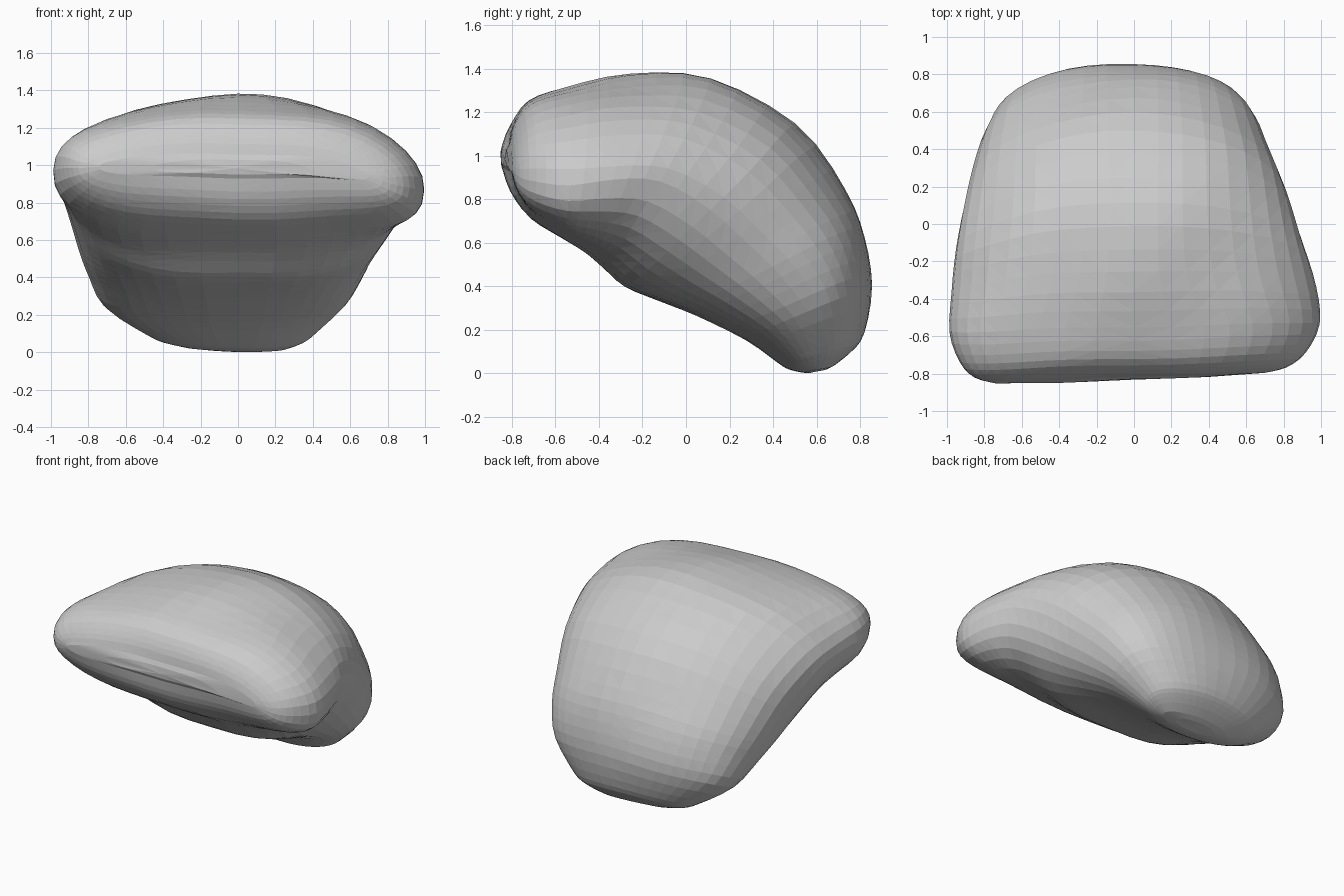
import bpy, bmesh, math
from mathutils import Vector

cube = bpy.data.objects.get("Cube")
if cube:
    bpy.data.objects.remove(cube, do_unlink=True)

# Stone colour
stone = bpy.data.materials.new("stone grey")
stone.use_nodes = True
grey = (0.6, 0.6, 0.6, 1)
stone.diffuse_color = grey
stone.node_tree.nodes["Principled BSDF"].inputs["Base Color"].default_value = grey

# Sections along the bent body, front to back: upper y, upper z,
# lower y, lower z, half width towards -x, towards +x, roundness of the top
SECTIONS = [
    (-.82, 1.06, -.82, .93, .74, .70, .9),
    (-.795, 1.15, -.79, .82, .85, .82, .85),
    (-.72, 1.25, -.71, .71, .93, .92, .82),
    (-.55, 1.31, -.57, .62, .99, .99, .85),
    (-.25, 1.37, -.46, .55, .98, .97, 1.05),
    (.12, 1.355, -.38, .48, .95, .91, 1.08),
    (.50, 1.15, -.28, .39, .90, .83, 1),
    (.73, .84, -.13, .33, .85, .74, .96),
    (.825, .62, .04, .265, .80, .68, .92),
    (.855, .40, .27, .155, .72, .59, .9),
    (.815, .18, .42, .05, .50, .43, .9),
    (.76, .10, .47, .02, .40, .36, .95),
    (.68, .035, .53, .005, .27, .26, 1),
]
STEPS, SIDES, UNDERSIDE = 3, 40, .83


def spline(a, b, c, d, t):
    return [(2*q + (r - p)*t + (2*p - 5*q + 4*r - s)*t*t
             + (3*q - p - 3*r + s)*t**3) / 2 for p, q, r, s in zip(a, b, c, d)]


def power(v, e):
    return math.copysign(abs(v) ** e, v)


def lumps(p):
    return Vector((math.sin(7*p.y + 5*p.z), math.sin(6*p.x + 8*p.z),
                   math.sin(8*p.x - 5*p.y))) * .005


def ring(section, along):
    uy, uz, ly, lz, left, right, top = section
    mid = Vector((0, (uy + ly) / 2, (uz + lz) / 2))
    half = Vector((0, (uy - ly) / 2, (uz - lz) / 2))
    points = []
    for i in range(SIDES):
        a = math.tau * i / SIDES
        e = top if i < SIDES / 2 else UNDERSIDE
        c, s = power(math.cos(a), e), power(math.sin(a), e)
        p = mid + half * s
        p.x = c * (right if c > 0 else left)
        # The front lobe droops and recedes towards +x
        front = max(0, 1 - 1.6 * along)
        p.z -= .17 * max(p.x, 0) ** 3 * front
        p.y += .04 * p.x * front
        points.append(p + lumps(p))
    return points


# Body: loft through the interpolated sections
bm = bmesh.new()
padded = [SECTIONS[0]] + SECTIONS + [SECTIONS[-1]]
count = len(SECTIONS) - 1
rings = []
for i in range(count):
    for k in range(STEPS):
        row = spline(*padded[i:i + 4], k / STEPS)
        rings.append(ring(row, (i + k / STEPS) / count))
rings.append(ring(SECTIONS[-1], 1))
loops = [[bm.verts.new(p) for p in r] for r in rings]
for a, b in zip(loops, loops[1:]):
    for i in range(SIDES):
        j = (i + 1) % SIDES
        bm.faces.new((a[i], a[j], b[j], b[i]))

# Rounded end caps
for loop, push in ((loops[0], Vector((0, -.01, 0))), (loops[-1], Vector((0, 0, -.01)))):
    centre = sum((v.co for v in loop), Vector()) / SIDES
    inner = [bm.verts.new(centre + (v.co - centre) * .6 + push) for v in loop]
    for i in range(SIDES):
        j = (i + 1) % SIDES
        bm.faces.new((loop[i], loop[j], inner[j], inner[i]))
    tip = bm.verts.new(centre + push)
    for i in range(SIDES):
        bm.faces.new((inner[i], inner[(i + 1) % SIDES], tip))

bmesh.ops.recalc_face_normals(bm, faces=bm.faces)
bmesh.ops.triangulate(bm, faces=bm.faces)

# Stand it on the ground
low = min(v.co.z for v in bm.verts)
for v in bm.verts:
    v.co.z -= low

mesh = bpy.data.meshes.new("stone_body")
bm.to_mesh(mesh)
bm.free()
mesh.materials.append(stone)
body = bpy.data.objects.new("stone_body", mesh)
bpy.context.scene.collection.objects.link(body)
